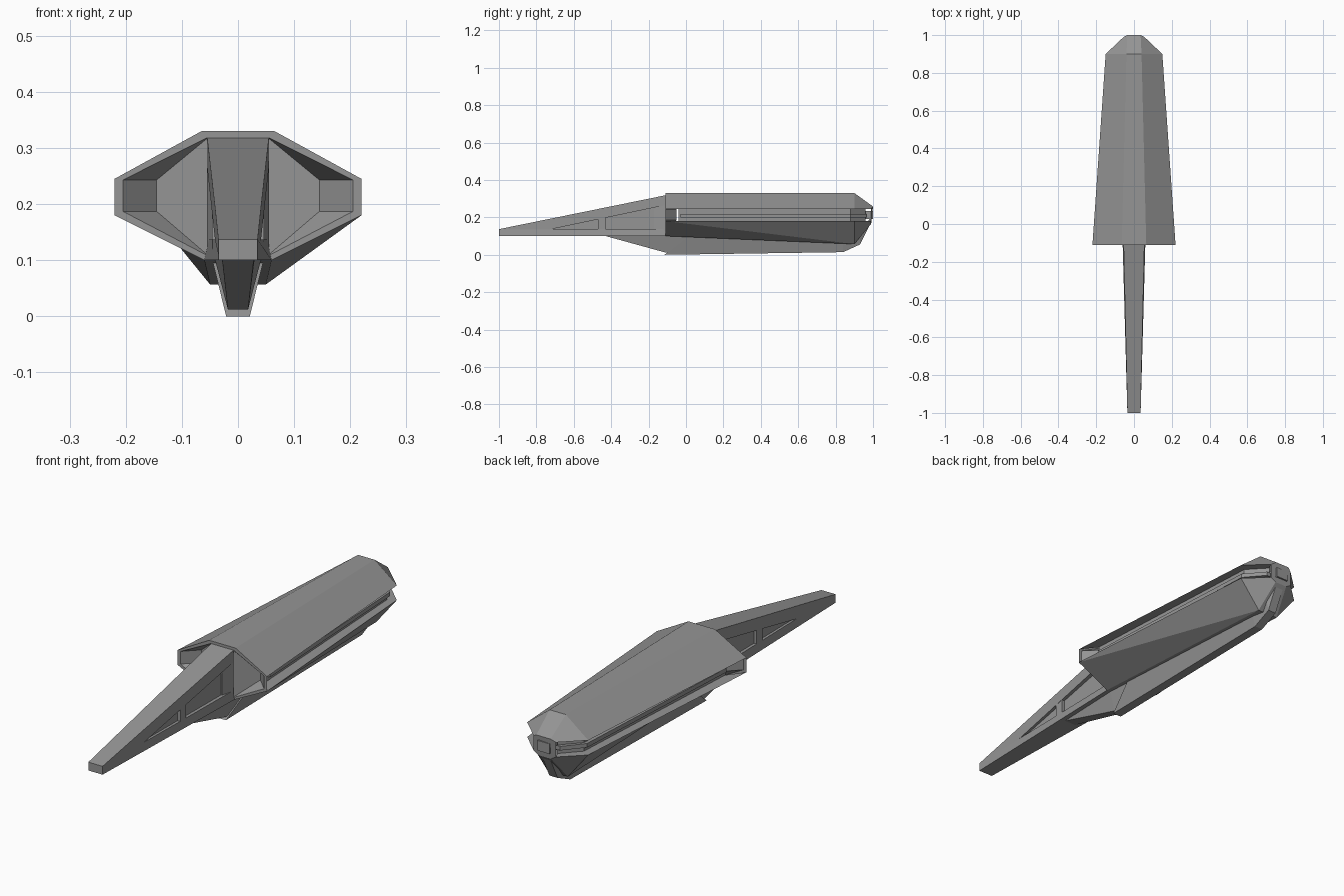
import bpy
import bmesh

cube = bpy.data.objects.get("Cube")
if cube:
    bpy.data.objects.remove(cube, do_unlink=True)

grey = bpy.data.materials.new("hull_grey")
grey.use_nodes = True
COLOUR = (0.3, 0.3, 0.3, 1)
grey.diffuse_color = COLOUR
grey.node_tree.nodes["Principled BSDF"].inputs["Base Color"].default_value = COLOUR


def finish(bm, name):
    bmesh.ops.recalc_face_normals(bm, faces=bm.faces)
    mesh = bpy.data.meshes.new(name)
    bm.to_mesh(mesh)
    bm.free()
    mesh.materials.append(grey)
    obj = bpy.data.objects.new(name, mesh)
    bpy.context.collection.objects.link(obj)
    return obj


def mirrored(half):
    """Half section listed from top to bottom on +x, closed across to -x."""
    return half + [(-x, y, z) for x, y, z in reversed(half)]


def loft(name, halves):
    """Closed solid through mirrored sections."""
    bm = bmesh.new()
    rings = [[bm.verts.new(p) for p in mirrored(h)] for h in halves]
    n = len(rings[0])
    for a, b in zip(rings, rings[1:]):
        for i in range(n):
            j = (i + 1) % n
            bm.faces.new((a[i], a[j], b[j], b[i]))
    bm.faces.new(rings[0])
    bm.faces.new(rings[-1])
    return finish(bm, name)


def beam(name, stations):
    """Solid from stations of y, top half width, top z, bottom half width, bottom z."""
    return loft(name, [[(tw, y, tz), (bw, y, bz)] for y, tw, tz, bw, bz in stations])


# Main hull: recessed front, thin rim, long taper, faceted tail
FRONT = -0.11
hull_sections = [
    [(0.055, FRONT, 0.317), (0.145, -0.05, 0.243), (0.145, -0.05, 0.187), (0.055, FRONT, 0.11)],
    [(0.056, FRONT, 0.318), (0.205, FRONT, 0.243), (0.205, FRONT, 0.187), (0.056, FRONT, 0.109)],
    [(0.065, FRONT, 0.33), (0.22, FRONT, 0.245), (0.22, FRONT, 0.18), (0.06, FRONT, 0.1)],
    [(0.04, 0.9, 0.33), (0.15, 0.9, 0.245), (0.15, 0.9, 0.18), (0.05, 0.9, 0.057)],
    [(0.035, 1.0, 0.258), (0.055, 0.99, 0.245), (0.055, 0.99, 0.18), (0.03, 0.99, 0.165)],
]
bm = bmesh.new()
rings = [[bm.verts.new(p) for p in mirrored(h)] for h in hull_sections]
SIDES = (1, 5)
for k, (a, b) in enumerate(zip(rings, rings[1:])):
    for i in range(8):
        j = (i + 1) % 8
        if not (k >= 2 and i in SIDES):
            bm.faces.new((a[i], a[j], b[j], b[i]))
bm.faces.new(rings[0])
bm.faces.new(rings[-1])
# Fold lines of the twisted lower panels
for a, b in ((rings[2][2], rings[3][3]), (rings[2][4], rings[3][5])):
    bmesh.ops.connect_verts(bm, verts=[a, b])
# Side channels: lips and inner wall
for s in (1, -1):
    outer = [(0.22, FRONT), (0.15, 0.9), (0.055, 0.99)]
    inner = [(0.165, -0.04), (0.115, 0.88), (0.04, 0.96)]
    for k in range(2):
        for z in (0.245, 0.18):
            path = (outer[k], outer[k + 1], inner[k + 1], inner[k])
            bm.faces.new([bm.verts.new((s * x, y, z)) for x, y in path])
        (xa, ya), (xb, yb) = inner[k], inner[k + 1]
        wall = [(xa, ya, 0.18), (xb, yb, 0.18), (xb, yb, 0.245), (xa, ya, 0.245)]
        bm.faces.new([bm.verts.new((s * x, y, z)) for x, y, z in wall])
bmesh.ops.remove_doubles(bm, verts=bm.verts, dist=0.0005)
finish(bm, "hull")

# Ribs lying in the side channels
for s, side in ((1, "left"), (-1, "right")):
    bm = bmesh.new()
    rib = []
    for x, y in ((0.17, -0.03), (0.122, 0.88), (0.05, 0.965)):
        rib.append([bm.verts.new((s * (x + dx), y, z))
                    for dx, z in ((-0.012, 0.2), (0.008, 0.2), (0.008, 0.218), (-0.012, 0.218))])
    for a, b in zip(rib, rib[1:]):
        for i in range(4):
            j = (i + 1) % 4
            bm.faces.new((a[i], a[j], b[j], b[i]))
    bm.faces.new(rib[0])
    bm.faces.new(rib[-1])
    finish(bm, side + "_channel_rib")

# Keel with raked front edge
loft("keel", [
    [(0.047, 0.02, 0.105), (0.021, -0.115, 0)],
    [(0.045, 0.84, 0.1), (0.02, 0.84, 0.014)],
    [(0.04, 0.93, 0.13), (0.02, 0.93, 0.055)],
    [(0.025, 0.99, 0.2), (0.02, 0.99, 0.175)],
])
beam("keel_front_wedge", [(-0.43, 0.03, 0.105, 0.028, 0.1),
                          (FRONT, 0.042, 0.105, 0.018, 0.012),
                          (0.04, 0.042, 0.105, 0.018, 0.012)])

# Long front boom: top spar, lower rail, recessed web, frames
beam("boom_spar", [(-1, 0.035, 0.137, 0.035, 0.11),
                   (-0.72, 0.041, 0.194, 0.041, 0.137),
                   (FRONT, 0.055, 0.318, 0.055, 0.265)])
beam("boom_rail", [(-1, 0.035, 0.137, 0.035, 0.1), (FRONT, 0.052, 0.137, 0.06, 0.1)])
beam("boom_web", [(-0.74, 0.03, 0.18, 0.03, 0.12), (FRONT, 0.036, 0.3, 0.036, 0.12)])
beam("boom_post", [(-0.47, 0.046, 0.21, 0.046, 0.12), (-0.43, 0.046, 0.22, 0.046, 0.12)])
beam("boom_root_frame", [(-0.17, 0.04, 0.27, 0.04, 0.11), (FRONT, 0.055, 0.3, 0.055, 0.105)])

# Tail block between the channel ends
beam("tail_block", [(0.93, 0.03, 0.235, 0.03, 0.19), (1.0, 0.03, 0.235, 0.03, 0.19)])
